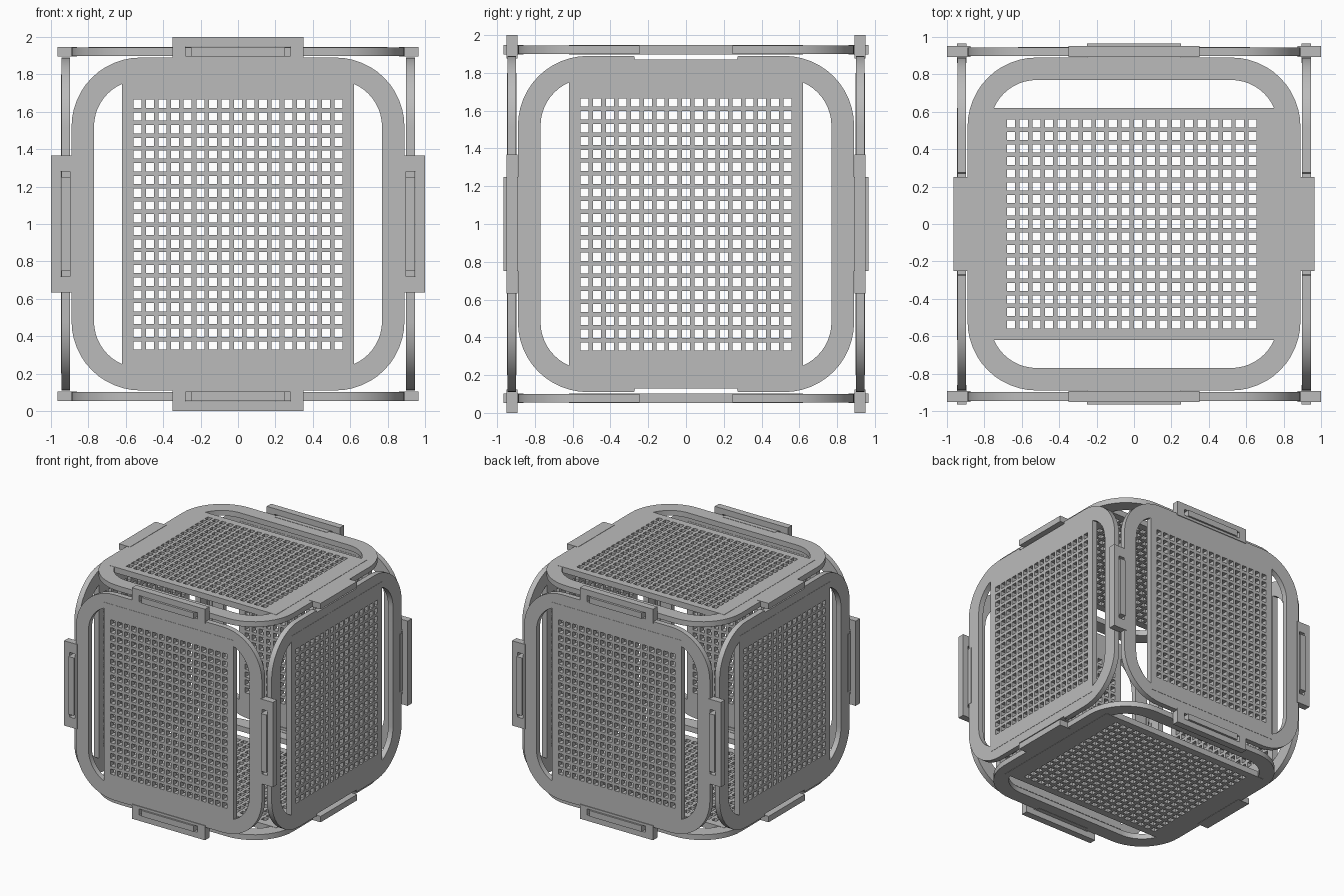
import bpy, bmesh, math
from mathutils import Matrix, Vector

cube = bpy.data.objects.get("Cube")
if cube:
    bpy.data.objects.remove(cube, do_unlink=True)

grey = bpy.data.materials.new("plain grey")
grey.use_nodes = True
colour = (0.5, 0.5, 0.5, 1)
grey.diffuse_color = colour
grey.node_tree.nodes["Principled BSDF"].inputs["Base Color"].default_value = colour

EDGE, INNER, OFFSET = 0.89, 0.77, 0.922   # panel half size, opening, distance from centre
X, Y, Z = Vector((1, 0, 0)), Vector((0, 1, 0)), Vector((0, 0, 1))


def finish(name, bm, thick, frame, smooth=False):
    """Thicken the flat faces, place them in the panel's frame and make an object."""
    bmesh.ops.translate(bm, verts=bm.verts, vec=(0, 0, -thick / 2))
    made = bmesh.ops.extrude_face_region(bm, geom=bm.faces[:], use_keep_orig=True)
    top = [g for g in made["geom"] if isinstance(g, bmesh.types.BMVert)]
    bmesh.ops.translate(bm, verts=top, vec=(0, 0, thick))
    bm.transform(frame)
    bmesh.ops.recalc_face_normals(bm, faces=bm.faces)
    mesh = bpy.data.meshes.new(name)
    bm.to_mesh(mesh)
    bm.free()
    mesh.materials.append(grey)
    obj = bpy.data.objects.new(name, mesh)
    bpy.context.collection.objects.link(obj)
    if smooth:
        bpy.ops.object.select_all(action="DESELECT")
        obj.select_set(True)
        bpy.context.view_layer.objects.active = obj
        bpy.ops.object.shade_smooth_by_angle(angle=math.radians(30))


def band(outer, inner):
    """Flat closed band between two outlines with equal point counts."""
    bm = bmesh.new()
    a = [bm.verts.new((*p, 0)) for p in outer]
    b = [bm.verts.new((*p, 0)) for p in inner]
    for i in range(len(a)):
        j = (i + 1) % len(a)
        bm.faces.new((a[i], a[j], b[j], b[i]))
    return bm


def outline(half, radius, notch=0.0):
    """Rounded square; notch is the depth of a recess in the two v sides."""
    pts = []
    for side in range(4):
        depth = notch if side % 2 else 0
        rot = Matrix.Rotation(side * math.pi / 2, 2)
        c = half - radius
        local = [(half, -0.275), (half - depth, -0.27), (half - depth, 0.27), (half, 0.275)]
        for k in range(13):
            t = math.pi / 2 * k / 12
            local.append((c + radius * math.cos(t), c + radius * math.sin(t)))
        pts += [tuple(rot @ Vector(p)) for p in local]
    return pts


def rect(u0, u1, v0, v1):
    return [(u0, v0), (u1, v0), (u1, v1), (u0, v1)]


def cuts(count, pitch, hole, half, shift):
    """Line positions where holes start and end, between the plate's two edges."""
    lines = [-half]
    for i in range(count):
        c = (i - (count - 1) / 2) * pitch + shift
        lines += [c - hole / 2, c + hole / 2]
    return lines + [half]


def perforated(shift):
    us = cuts(17, 0.0672, 0.043, 0.62, 0)
    vs = cuts(20, 0.068, 0.044, 0.80, shift)
    bm = bmesh.new()
    grid = [[bm.verts.new((u, v, 0)) for v in vs] for u in us]
    for i in range(len(us) - 1):
        for j in range(len(vs) - 1):
            if not (i % 2 and j % 2):
                bm.faces.new((grid[i][j], grid[i + 1][j], grid[i + 1][j + 1], grid[i][j + 1]))
    return bm


def panel(name, u, v, n, kind):
    base = Matrix((u, v, n)).transposed().to_4x4()
    base.translation = n * OFFSET + Z
    # rounded frame and perforated plate
    notch = 0.018 if kind == "side" else 0
    finish(name + "_frame", band(outline(EDGE, 0.37, notch), outline(INNER, 0.25)),
           0.046, base, True)
    finish(name + "_perforated_plate", perforated(-0.012 if kind == "lid" else -0.003),
           0.05, base)
    # slotted loops or plain tabs on the edges
    for k in range(4):
        turned = base @ Matrix.Rotation(k * math.pi / 2, 4, "Z")
        if kind == "loops":
            w = 0.35 if k % 2 else 0.367
            bm = band(rect(0.875, 1.0, -w, w), rect(0.897, 0.95, -0.28, 0.28))
            finish(f"{name}_loop_{k + 1}", bm, 0.058, turned)
        elif kind == "lid" or k % 2 == 0:
            bm = bmesh.new()
            bm.faces.new([bm.verts.new((*p, 0)) for p in rect(0.86, 0.966, -0.25, 0.25)])
            finish(f"{name}_tab_{k + 1}", bm, 0.051, turned)


for s, names in ((1, ("back", "left", "top")), (-1, ("front", "right", "bottom"))):
    panel(names[0] + "_panel", X, Z, Y * s, "loops")
    panel(names[1] + "_panel", Y, Z, X * s, "side")
    panel(names[2] + "_panel", Y, X, Z * s, "lid")
